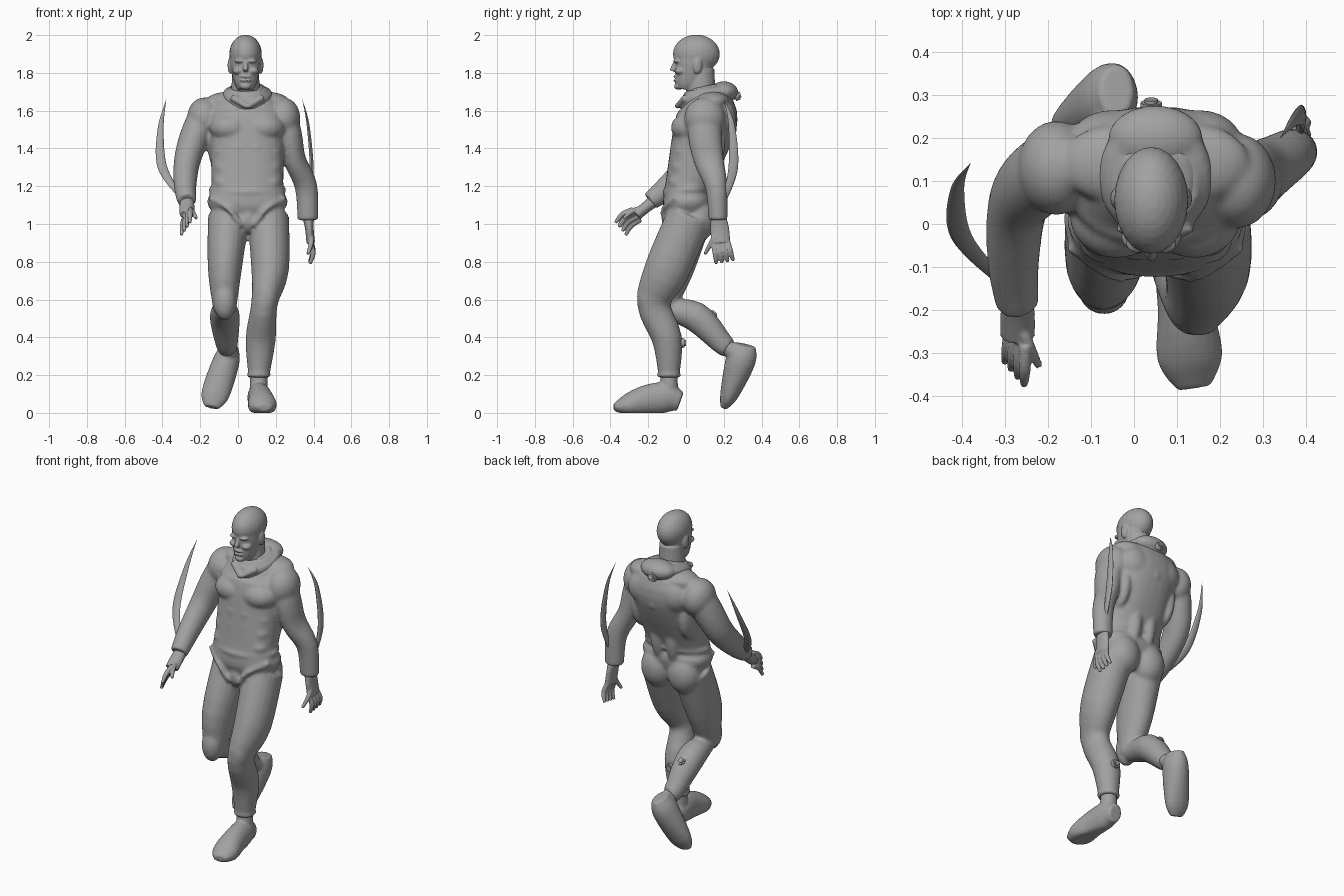
import bpy
import bmesh
import math
from mathutils import Vector, Matrix

cube = bpy.data.objects.get("Cube")
if cube:
    bpy.data.objects.remove(cube, do_unlink=True)

GREY = .36
grey = bpy.data.materials.new("plain grey")
grey.use_nodes = True
grey.diffuse_color = (GREY, GREY, GREY, 1)
grey.node_tree.nodes["Principled BSDF"].inputs["Base Color"].default_value = grey.diffuse_color

ACROSS, BACKWARD, UPWARD = Matrix.Identity(3)
BODY_MIDDLE = .05
HEAD_MIDDLE = .04
MIRRORED = (-1, 1)


def smooth_path(stations, steps):
    """Interpolate stations of position and one or two radii."""
    points = [Vector(s if len(s) == 5 else (*s, s[-1])) for s in stations]
    last = len(points) - 1
    path = []
    for i in range(last):
        before, start, end, after = (points[min(max(i + k, 0), last)] for k in range(-1, 3))
        for k in range(steps):
            t = k / steps
            enter, leave = (end - before) / 2, (after - start) / 2
            gap = end - start
            bend = gap * 3 - enter * 2 - leave
            twist = enter + leave - gap * 2
            path.append(start + enter * t + bend * t ** 2 + twist * t ** 3)
    return path + [points[last]]


def tube(bm, stations, ref=ACROSS, power=2, steps=4, sides=20):
    """Loft rounded sections along a path; the first radius runs along ref."""
    path = smooth_path(stations, steps)
    centres = [Vector(p[:3]) for p in path]
    rings = []
    for i, station in enumerate(path):
        following = centres[min(i + 1, len(path) - 1)]
        tangent = (following - centres[max(i - 1, 0)]).normalized()
        side = (ref - tangent * ref.dot(tangent)).normalized()
        axes = (side, tangent.cross(side))
        ring = []
        for k in range(sides):
            angle = math.tau * k / sides
            corner = centres[i].copy()
            for axis, wave, radius in zip(axes, (math.cos(angle), math.sin(angle)), station[3:]):
                corner += axis * math.copysign(abs(wave) ** (2 / power), wave) * max(radius, .001)
            ring.append(bm.verts.new(corner))
        rings.append(ring)
    for lower, upper in zip(rings, rings[1:]):
        for k in range(sides):
            bm.faces.new((lower[k - 1], lower[k], upper[k], upper[k - 1]))
    bm.faces.new(rings[0][::-1])
    bm.faces.new(rings[-1])


def centred_tube(bm, middle, sections, **options):
    """Tube whose sections all lie on the middle plane."""
    tube(bm, [(middle, *section) for section in sections], **options)


def ball(bm, centre, radii):
    matrix = Matrix.Translation(centre) @ Matrix.Diagonal((*radii, 1))
    bmesh.ops.create_uvsphere(bm, u_segments=24, v_segments=16, radius=1, matrix=matrix)


def pair(bm, middle, offset, y, z, radii):
    """Two mirrored soft forms."""
    for sign in MIRRORED:
        ball(bm, (middle + sign * offset, y, z), radii)


def hoop(bm, centre, width, depth, thick, tilt=0):
    """Closed band whose back is raised by tilt."""
    loop = []
    count = 32
    for k in range(count + 1):
        angle = math.tau * k / count
        swing = math.sin(angle)
        spot = Vector(centre) + Vector((width * math.cos(angle), depth * swing, tilt * swing))
        loop.append((*spot, thick))
    tube(bm, loop, ref=UPWARD, steps=1, sides=12)


def finish(name, bm, voxel=0, relax=2, angle=math.pi):
    """Make the object, fusing overlapping forms into one skin when voxel is set."""
    bmesh.ops.recalc_face_normals(bm, faces=bm.faces)
    mesh = bpy.data.meshes.new(name)
    bm.to_mesh(mesh)
    bm.free()
    obj = bpy.data.objects.new(name, mesh)
    bpy.context.collection.objects.link(obj)
    if voxel:
        fuse = obj.modifiers.new("fuse", 'REMESH')
        fuse.mode = 'VOXEL'
        fuse.voxel_size = voxel
        soften = obj.modifiers.new("soften", 'SMOOTH')
        soften.iterations = relax
        graph = bpy.context.evaluated_depsgraph_get()
        graph.update()
        obj.data = bpy.data.meshes.new_from_object(obj.evaluated_get(graph))
        obj.modifiers.clear()
    obj.data.materials.clear()
    obj.data.materials.append(grey)
    bpy.ops.object.select_all(action='DESELECT')
    obj.select_set(True)
    bpy.context.view_layer.objects.active = obj
    bpy.ops.object.shade_smooth_by_angle(angle=angle)


# Bodysuit: trunk
bm = bmesh.new()
centred_tube(bm, BODY_MIDDLE, [(.02, .97, .1, .08), (.01, 1.1, .21, .13), (.01, 1.2, .19, .12),
                               (.09, 1.48, .2, .16), (.12, 1.6, .2, .15), (.1, 1.73, .08)],
             power=2.4, sides=32)

# Bodysuit: chest, stomach, back and seat muscles
pair(bm, BODY_MIDDLE, offset=.09, y=.02, z=1.51, radii=(.11, .1, .08))
for row in range(3):
    drop = row * .08
    pair(bm, BODY_MIDDLE, offset=.04, y=-.055 - drop / 9, z=1.4 - drop, radii=(.05, .03, .04))
    pair(bm, BODY_MIDDLE, offset=.12, y=-drop / 5, z=1.38 - drop, radii=(.06, .06, .04))
pair(bm, BODY_MIDDLE, offset=.16, y=.11, z=1.43, radii=(.05, .1, .15))
pair(bm, BODY_MIDDLE, offset=.1, y=.19, z=1.56, radii=(.1, .075, .1))
pair(bm, BODY_MIDDLE, offset=.1, y=.14, z=1.65, radii=(.12, .09, .05))
pair(bm, BODY_MIDDLE, offset=.05, y=.11, z=1.28, radii=(.05, .06, .18))
pair(bm, BODY_MIDDLE, offset=.09, y=.07, z=1.03, radii=(.1, .09, .12))
for bump_height in (1.5, 1.56):
    ball(bm, (BODY_MIDDLE, .25, bump_height), radii=(.03, .02, .03))

# Bodysuit: belt, brief seams and crotch
hoop(bm, (BODY_MIDDLE, .01, 1.18), width=.19, depth=.12, thick=.016, tilt=.01)
for sign in MIRRORED:
    tube(bm, [(BODY_MIDDLE + sign * x, y, z, .014) for x, y, z in
              ((.2, -.05, 1.14), (.1, -.12, 1.08), (.03, -.11, .99))])
ball(bm, (BODY_MIDDLE, -.07, 1.02), radii=(.05, .05, .07))

# Bodysuit: right arm, bent forward
tube(bm, [(-.17, .14, 1.6, .08, .09), (-.23, .1, 1.46, .08, .09), (-.27, .04, 1.33, .07, .08),
          (-.28, -.09, 1.2, .06, .065), (-.27, -.19, 1.12, .05)])
ball(bm, (-.18, .13, 1.56), radii=(.09, .11, .11))

# Bodysuit: left arm, hanging back
tube(bm, [(.22, .1, 1.6, .09), (.27, .1, 1.47, .07, .09), (.3, .12, 1.34, .06, .08),
          (.36, .16, 1.2, .06), (.37, .17, 1.02, .055, .05)])
ball(bm, (.24, .1, 1.56), radii=(.09, .11, .11))

# Bodysuit: left leg, planted
tube(bm, [(.16, .02, 1.04, .11, .12), (.17, -.1, .76, .1, .12), (.14, -.17, .58, .07, .09),
          (.12, -.1, .39, .08), (.11, -.09, .19, .055)])
ball(bm, (.15, -.2, .62), radii=(.06, .06, .1))
hoop(bm, (.11, -.09, .2), width=.05, depth=.05, thick=.014)

# Bodysuit: right leg, kicked back
tube(bm, [(-.05, .02, 1.04, .11, .12), (-.07, -.08, .76, .09, .12), (-.07, -.12, .54, .06)])
tube(bm, [(-.07, -.12, .55, .05), (-.07, .05, .51, .08), (-.06, .19, .37, .06), (-.05, .23, .34, .05)])
ball(bm, (-.07, -.15, .59), radii=(.06, .06, .1))
finish("bodysuit", bm, voxel=.009, relax=9)

# Collar sloping to the shoulders, with folded hood
bm = bmesh.new()
centred_tube(bm, BODY_MIDDLE, [(.11, 1.62, .16, .14), (.09, 1.72, .1)])
hoop(bm, (BODY_MIDDLE, .11, 1.68), width=.1, depth=.11, thick=.034, tilt=.03)
ball(bm, (BODY_MIDDLE, .2, 1.7), radii=(.11, .075, .055))
for sign in MIRRORED:
    tube(bm, [(BODY_MIDDLE + sign * .08, 0, 1.67, .02), (BODY_MIDDLE, -.05, 1.62, .014)], ref=UPWARD)
finish("collar", bm, voxel=.008, relax=5)

# Head: neck, face, skull, features and ears
bm = bmesh.new()
centred_tube(bm, HEAD_MIDDLE, [(.08, 1.62, .08), (.08, 1.82, .07)])
centred_tube(bm, HEAD_MIDDLE, [(0, 1.71, .04, .05), (.01, 1.75, .06, .07), (.04, 1.84, .08, .1),
                               (.05, 1.92, .08, .1)], power=2.2)
ball(bm, (HEAD_MIDDLE, .055, 1.9), radii=(.086, .124, .102))
pair(bm, HEAD_MIDDLE, offset=.03, y=-.045, z=1.863, radii=(.03, .023, .011))
pair(bm, HEAD_MIDDLE, offset=.04, y=-.03, z=1.81, radii=(.03, .03, .02))
pair(bm, HEAD_MIDDLE, offset=.08, y=.06, z=1.84, radii=(.015, .025, .045))
centred_tube(bm, HEAD_MIDDLE, [(-.05, 1.87, .01), (-.073, 1.81, .015)])
for lip_height in (1.76, 1.78):
    ball(bm, (HEAD_MIDDLE, -.052, lip_height), radii=(.03, .015, .008))
ball(bm, (HEAD_MIDDLE, -.04, 1.73), radii=(.03, .023, .02))
finish("head", bm, voxel=.005, relax=3)


def hand(name, wrist, palm, palm_radii, first_tip, spread, thumb, bend):
    """Palm with four curled fingers in an even fan, and a thumb."""
    wrist, palm, first_tip, spread, bend = map(Vector, (wrist, palm, first_tip, spread, bend))
    middle = wrist.lerp(palm, .5)
    bm = bmesh.new()
    tube(bm, [(*wrist, .035), (*middle, *palm_radii), (*palm, *palm_radii)])
    digits = [(palm + spread * (i - 1.5) * .8, first_tip + spread * i) for i in range(4)]
    for root, tip in digits + [(middle, Vector(thumb))]:
        knuckle = root.lerp(tip, .5) + bend
        tube(bm, [(*root, .014), (*knuckle, .014), (*tip, .009)], sides=12)
    finish(name, bm, voxel=.005)


hand("left_hand", wrist=(.37, .17, 1.06), palm=(.385, .185, .9), palm_radii=(.023, .05),
     first_tip=(.38, .16, .79), spread=(0, .03, .005), thumb=(.37, .1, .84), bend=(.015, 0, 0))
hand("right_hand", wrist=(-.27, -.16, 1.13), palm=(-.27, -.26, 1.05), palm_radii=(.04, .03),
     first_tip=(-.3, -.32, .94), spread=(.015, -.018, .022), thumb=(-.22, -.33, 1.03),
     bend=(0, -.01, .01))

# Shoes
bm = bmesh.new()
tube(bm, [(.11, -.03, .06, .04, .05), (.11, -.1, .08, .06, .08), (.12, -.2, .07, .065, .08),
          (.13, -.31, .04, .076, .06), (.14, -.38, .03, .04, .02)])
tube(bm, [(.11, -.09, .08, .05), (.11, -.09, .21, .045)])
for v in bm.verts:
    v.co.z = max(v.co.z, 0)
finish("left_shoe", bm, voxel=.008)

bm = bmesh.new()
tube(bm, [(-.04, .31, .36, .04, .06), (-.06, .29, .28, .07, .08), (-.12, .23, .1, .075, .05),
          (-.14, .2, .03, .04, .02)])
tube(bm, [(-.05, .2, .36, .04), (-.05, .28, .3, .05)])
finish("right_shoe", bm, voxel=.008)


def blade(name, ref, *course):
    """Thin crescent that swells from a sharp tip and narrows at its root."""
    bm = bmesh.new()
    sections = ((0, 0), (.016, .007), (.025, .01), (.012, .008))
    tube(bm, [(*spot, *section) for spot, section in zip(course, sections)], ref=ref, steps=8, sides=12)
    finish(name, bm, angle=math.pi / 4)


# Curved forearm blades
blade("right_blade", ACROSS, (-.38, .14, 1.66), (-.41, .08, 1.5), (-.4, -.03, 1.3), (-.3, -.14, 1.14))
blade("left_blade", BACKWARD, (.34, .2, 1.66), (.37, .24, 1.53), (.39, .25, 1.3), (.38, .2, 1.12))

# Round studs on the upper back and both calves
for name, place, facing in (("back_stud", (HEAD_MIDDLE, .27, 1.68), (0, 1, .3)),
                            ("left_calf_stud", (.12, -.02, .37), BACKWARD),
                            ("right_calf_stud", (-.07, .14, .52), BACKWARD + UPWARD)):
    bm = bmesh.new()
    turn = Vector(facing).to_track_quat('Z', 'Y').to_matrix().to_4x4()
    for radius, depth in ((.027, .025), (.017, .04)):
        bmesh.ops.create_cone(bm, cap_ends=True, segments=24, radius1=radius, radius2=radius * .9,
                              depth=depth, matrix=Matrix.Translation(place) @ turn)
    finish(name, bm, angle=math.pi / 5)
